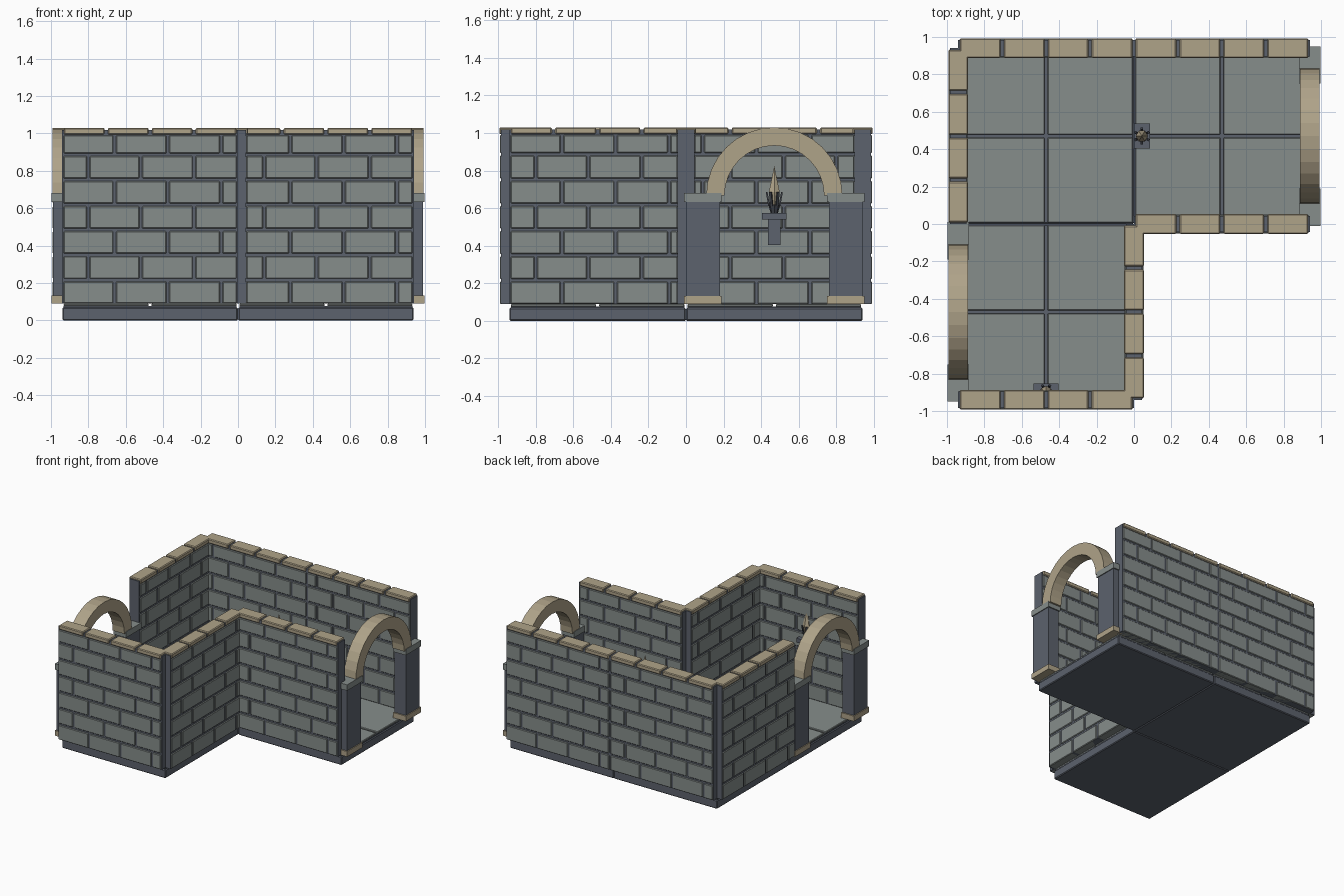
import bpy, bmesh, math
from mathutils import Matrix, Vector

if "Cube" in bpy.data.objects:
    bpy.data.objects.remove(bpy.data.objects["Cube"])


def srgb(r, g, b):
    f = lambda c: ((c / 255 + 0.055) / 1.055) ** 2.4 if c > 10 else c / 255 / 12.92
    return (f(r), f(g), f(b), 1)


def material(name, rgb):
    m = bpy.data.materials.new(name)
    m.diffuse_color = srgb(*rgb)
    m.use_nodes = True
    m.node_tree.nodes["Principled BSDF"].inputs["Base Color"].default_value = m.diffuse_color
    return m


STONE = material("grey stone", (134, 141, 139))
SLATE = material("dark slate", (92, 98, 109))
SAND = material("sandstone", (175, 163, 137))
IRON = material("dark iron", (62, 66, 74))

M = 0.94          # module length
FLOOR = 0.09      # top of floor
TOP = 1.03        # top of walls


def box(bm, lo, hi):
    lo, hi = Vector(lo), Vector(hi)
    mat = Matrix.Translation((lo + hi) / 2) @ Matrix.Diagonal((*(hi - lo), 1))
    bmesh.ops.create_cube(bm, size=1, matrix=mat)


def finish(bm, name, mat, matrix=Matrix(), bevel=0):
    if bevel:
        bmesh.ops.bevel(bm, geom=bm.edges[:], offset=bevel, segments=1, affect='EDGES')
    bmesh.ops.recalc_face_normals(bm, faces=bm.faces[:])
    me = bpy.data.meshes.new(name)
    bm.to_mesh(me)
    bm.free()
    me.materials.append(mat)
    ob = bpy.data.objects.new(name, me)
    ob.matrix_world = matrix
    bpy.context.collection.objects.link(ob)
    return ob


def boxes(name, mat, items, matrix=Matrix(), bevel=0):
    bm = bmesh.new()
    for lo, hi in items:
        box(bm, lo, hi)
    return finish(bm, name, mat, matrix, bevel)


def place(x, y, degrees):
    return Matrix.Translation((x, y, 0)) @ Matrix.Rotation(math.radians(degrees), 4, 'Z')


# Floor modules: slab, bedding layer and four paving tiles
def floor(x, y):
    at = place(x, y, 0)
    boxes("floor_slab", SLATE, [((0.001, 0.001, 0), (M - 0.001, M - 0.001, 0.07))], at, 0.006)
    boxes("floor_bed", SLATE, [((0.008, 0.008, 0.065), (M - 0.008, M - 0.008, 0.077))], at)
    h = M / 2
    boxes("floor_tiles", STONE,
          [((i * h + 0.008, j * h + 0.008, 0.075), (i * h + h - 0.008, j * h + h - 0.008, FLOOR))
           for i in (0, 1) for j in (0, 1)], at, 0.004)


# Wall modules: local x runs along the wall, local -y is the outside
def wall(matrix):
    boxes("wall_core", SLATE, [((0, -0.044, FLOOR), (M, 0.044, TOP - 0.012))], matrix)
    bricks = []
    for row in range(7):
        z0 = max(0.082 + row * 0.134 + 0.007, FLOOR)
        z1 = min(0.082 + (row + 1) * 0.134 - 0.007, 0.99)
        cuts = (0, 0.28, 0.565, 0.85, M) if row % 2 == 0 else (0, 0.14, 0.42, 0.705, M)
        for a, b in zip(cuts, cuts[1:]):
            bricks.append(((a + 0.007, -0.051, z0), (b - 0.007, 0.051, z1)))
    boxes("wall_bricks", STONE, bricks, matrix, 0.005)
    q = M / 4
    boxes("wall_caps", SAND,
          [((i * q + 0.009, -0.053, 0.994), ((i + 1) * q - 0.009, 0.053, TOP)) for i in range(4)],
          matrix, 0.006)


# Archway modules: two pillars with bases and capitals, and a half-round arch
def archway(matrix):
    for x0 in (0, M - 0.18):
        x1 = x0 + 0.18
        boxes("pillar_base", SAND, [((x0 - 0.01, -0.057, FLOOR), (x1 + 0.01, 0.057, 0.133))], matrix)
        boxes("pillar_shaft", SLATE, [((x0, -0.05, 0.133), (x1, 0.05, 0.632))], matrix)
        boxes("pillar_capital", STONE, [((x0 - 0.01, -0.057, 0.632), (x1 + 0.01, 0.057, 0.68))], matrix)
    bm = bmesh.new()
    n, rings = 16, []
    for i in range(n + 1):
        a = math.pi * i / n
        rings.append([bm.verts.new((M / 2 + r * math.cos(a), y, 0.668 + r * math.sin(a)))
                      for r, y in ((0.265, -0.053), (0.362, -0.053), (0.362, 0.053), (0.265, 0.053))])
    for r0, r1 in zip(rings, rings[1:]):
        for k in range(4):
            bm.faces.new((r0[k], r0[(k + 1) % 4], r1[(k + 1) % 4], r1[k]))
    bm.faces.new(rings[0])
    bm.faces.new(rings[-1])
    finish(bm, "arch", SAND, matrix)


def cone(bm, r1, r2, z0, z1, sides, y=0.042):
    bmesh.ops.create_cone(bm, cap_ends=True, segments=sides, radius1=r1, radius2=r2,
                          depth=z1 - z0, matrix=Matrix.Translation((0, y, (z0 + z1) / 2)))


# Wall torch: local y points out from the wall's centre line
def torch(matrix):
    boxes("torch_bracket", SLATE, [((-0.033, 0, 0.405), (0.033, 0.068, 0.54))], matrix)
    boxes("torch_shelf", SLATE, [((-0.066, 0, 0.54), (0.066, 0.086, 0.575))], matrix)
    bm = bmesh.new()
    cone(bm, 0.02, 0.032, 0.575, 0.62, 8)
    for i in range(6):
        a = math.tau * i / 6
        ca, sa = math.cos(a), math.sin(a)
        mat = (Matrix.Translation((0.034 * ca, 0.042 + 0.034 * sa, 0.648))
               @ Matrix.Rotation(a, 4, 'Z') @ Matrix.Rotation(0.18, 4, 'Y')
               @ Matrix.Diagonal((0.009, 0.014, 0.075, 1)))
        bmesh.ops.create_cube(bm, size=1, matrix=mat)
    finish(bm, "torch_cup", IRON, matrix)
    bm = bmesh.new()
    cone(bm, 0.02, 0.033, 0.615, 0.685, 6)
    cone(bm, 0.033, 0, 0.685, 0.825, 6)
    finish(bm, "torch_flame", SAND, matrix)


for x, y in ((-M, -M), (-M, 0), (0, 0)):
    floor(x, y)

for x, y, turn in ((-M, -M, 0), (0, 0, 0), (0, -M, 90),
                   (0, M, 180), (M, M, 180), (-M, M, 270)):
    wall(place(x, y, turn))

archway(place(M, 0, 90))
archway(place(-M, 0, 270))

torch(place(-M / 2, -M, 0))
torch(place(0, M / 2, 270))
